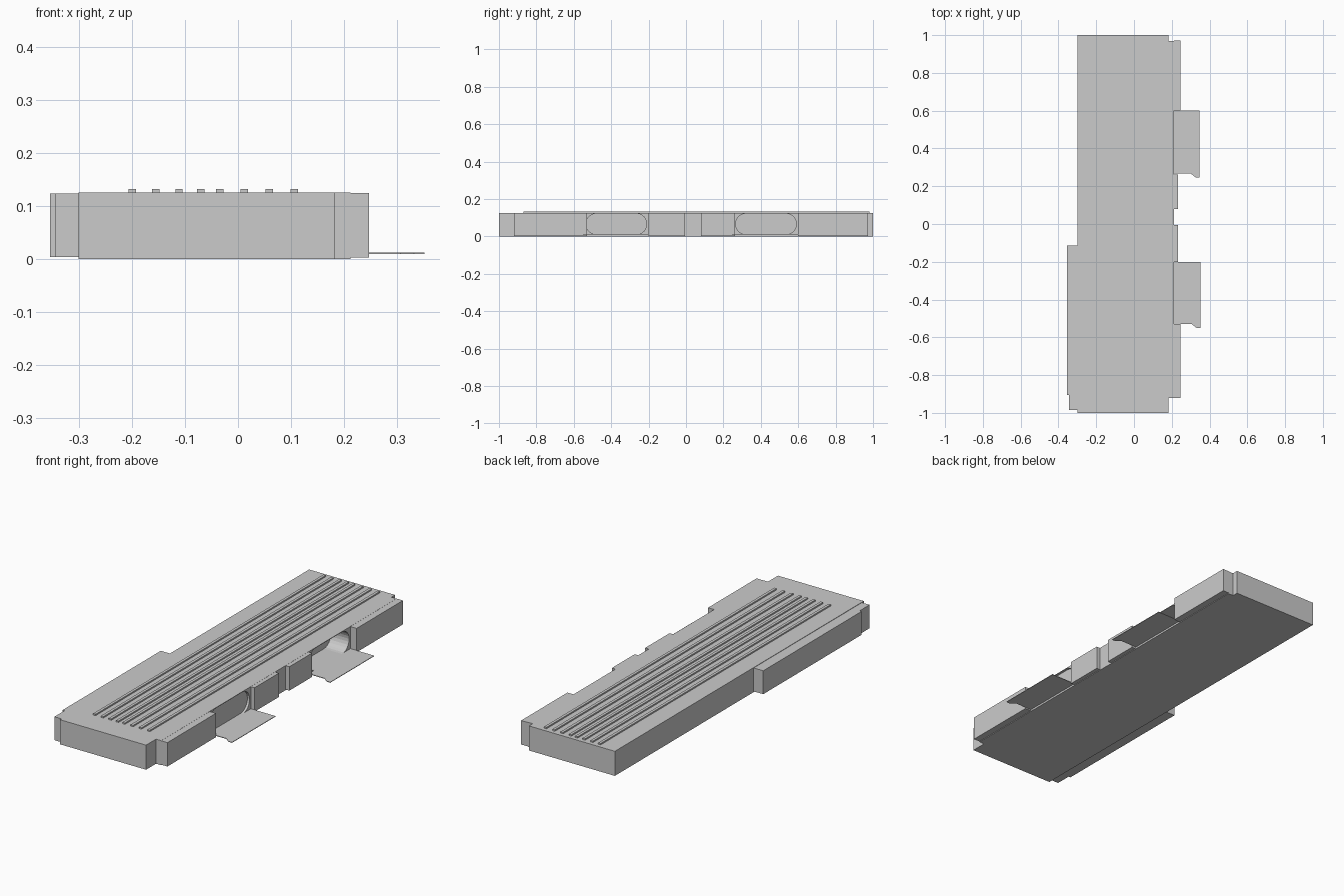
import bpy, bmesh, math

if "Cube" in bpy.data.objects:
    bpy.data.objects.remove(bpy.data.objects["Cube"])


def prism(name, pts, z0, z1):
    """Vertical extrusion of a footprint."""
    bm = bmesh.new()
    face = bm.faces.new([bm.verts.new((x, y, z0)) for x, y in pts])
    ext = bmesh.ops.extrude_face_region(bm, geom=[face])
    for v in ext["geom"]:
        if isinstance(v, bmesh.types.BMVert):
            v.co.z = z1
    return finish(name, bm)


def finish(name, bm):
    bmesh.ops.recalc_face_normals(bm, faces=bm.faces)
    mesh = bpy.data.meshes.new(name)
    bm.to_mesh(mesh)
    bm.free()
    ob = bpy.data.objects.new(name, mesh)
    bpy.context.collection.objects.link(ob)
    return ob


def box(name, x0, x1, y0, y1, z0, z1):
    return prism(name, [(x0, y0), (x1, y0), (x1, y1), (x0, y1)], z0, z1)


def stadium_cutter(name, x0, x1, y0, y1, z0, z1, n=12):
    """Round-ended slot running along x."""
    r, zc = (z1 - z0) / 2, (z0 + z1) / 2
    bm = bmesh.new()
    ring = []
    for cy, start in ((y1 - r, -math.pi / 2), (y0 + r, math.pi / 2)):
        for i in range(n + 1):
            a = start + math.pi * i / n
            ring.append(bm.verts.new((x0, cy + r * math.cos(a), zc + r * math.sin(a))))
    ext = bmesh.ops.extrude_face_region(bm, geom=[bm.faces.new(ring)])
    for v in ext["geom"]:
        if isinstance(v, bmesh.types.BMVert):
            v.co.x = x1
    ob = finish(name, bm)
    ob.hide_render = True
    ob.hide_viewport = True
    return ob


# Main hall, slightly wider between the end notches
hall = prism("main_hall", [(-0.30, -1), (0.183, -1), (0.183, -0.92), (0.212, -0.92),
                           (0.212, 0.97), (0.183, 0.97), (0.183, 1), (-0.30, 1)], 0, 0.125)

# Round-ended openings: a deep one and a shallow one
for name, x0, y0, y1 in (("rear_opening", 0.11, 0.265, 0.59),
                         ("front_opening", 0.20, -0.535, -0.21)):
    cut = hall.modifiers.new(name, 'BOOLEAN')
    cut.operation = 'DIFFERENCE'
    cut.solver = 'EXACT'
    cut.object = stadium_cutter(name + "_cutter", x0, 0.30, y0, y1, 0.01, 0.122)

# Side blocks on the right
for name, x1, y0, y1 in (("right_front_block", 0.247, -0.92, -0.53),
                         ("right_mid_front_block", 0.233, -0.20, -0.005),
                         ("right_mid_rear_block", 0.233, 0.08, 0.263),
                         ("right_rear_block", 0.247, 0.60, 0.972)):
    box(name, 0.2121, x1, y0, y1, 0.003, 0.1245)

# Stepped annex on the left
prism("left_annex", [(-0.3001, -0.985), (-0.3001, -0.115), (-0.354, -0.115), (-0.354, -0.905),
                     (-0.343, -0.905), (-0.343, -0.985)], 0.004, 0.123)

# Thin loading aprons with a flared front corner
for name, x1, y0, y1 in (("rear_apron", 0.346, 0.247, 0.60),
                         ("front_apron", 0.351, -0.55, -0.20)):
    prism(name, [(0.2122, y0 + 0.02), (x1 - 0.045, y0 + 0.02), (x1 - 0.02, y0),
                 (x1, y0), (x1, y1), (0.2122, y1)], 0.0095, 0.0125)

# Roof ribs
for i, x in enumerate((-0.199, -0.155, -0.111, -0.07, -0.034, 0.012, 0.059, 0.106)):
    box(f"roof_rib_{i + 1}", x - 0.007, x + 0.007, -0.87, 0.98, 0.1245, 0.132)
